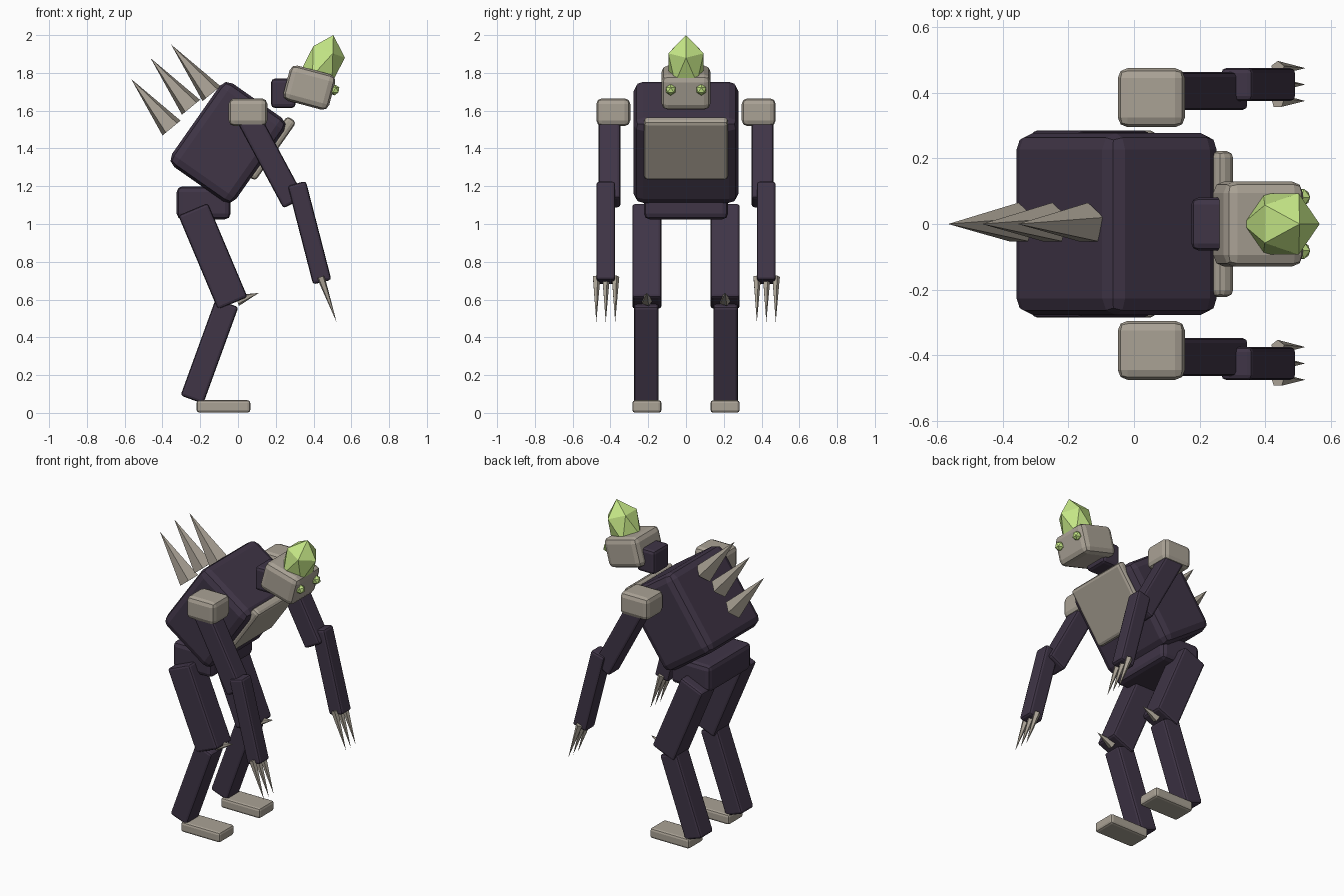
import bpy, bmesh
from math import atan2, hypot, radians
from mathutils import Matrix

if "Cube" in bpy.data.objects:
    bpy.data.objects.remove(bpy.data.objects["Cube"])


def material(name, color):
    m = bpy.data.materials.new(name)
    m.diffuse_color = (*color, 1)
    m.use_nodes = True
    m.node_tree.nodes["Principled BSDF"].inputs["Base Color"].default_value = m.diffuse_color
    return m


HIDE = material("dark_hide", (0.05, 0.035, 0.062))
BONE = material("bone", (0.40, 0.36, 0.30))
GLOW = material("green_crystal", (0.56, 0.80, 0.24))


def finish(name, bm, loc, tilt, mat, bevel=0.0):
    me = bpy.data.meshes.new(name)
    bm.to_mesh(me)
    bm.free()
    me.materials.append(mat)
    ob = bpy.data.objects.new(name, me)
    bpy.context.collection.objects.link(ob)
    ob.location = loc
    ob.rotation_euler = (0, tilt, 0)
    if bevel:
        b = ob.modifiers.new("Bevel", 'BEVEL')
        b.width = bevel
        b.segments = 2
    return ob


def box(name, loc, size, mat, tilt=0.0, bevel=0.02):
    bm = bmesh.new()
    bmesh.ops.create_cube(bm, size=1, matrix=Matrix.Diagonal((*size, 1)))
    return finish(name, bm, loc, tilt, mat, bevel)


def limb(name, a, b, y, wx, wy, mat=HIDE):
    # box running between two (x, z) points
    dx, dz = a[0] - b[0], a[1] - b[1]
    loc = ((a[0] + b[0]) / 2, y, (a[1] + b[1]) / 2)
    return box(name, loc, (wx, wy, hypot(dx, dz)), mat, atan2(dx, dz), 0.015)


def spike(name, base, tip, y, r):
    # five-sided cone from base to tip, both (x, z)
    dx, dz = tip[0] - base[0], tip[1] - base[1]
    bm = bmesh.new()
    bmesh.ops.create_cone(bm, cap_ends=True, segments=5, radius1=r, radius2=0,
                          depth=hypot(dx, dz))
    loc = ((base[0] + tip[0]) / 2, y, (base[1] + tip[1]) / 2)
    return finish(name, bm, loc, atan2(dx, dz), BONE)


def gem(name, loc, scale, tilt=0.0):
    bm = bmesh.new()
    bmesh.ops.create_icosphere(bm, subdivisions=1, radius=1,
                               matrix=Matrix.Diagonal((*scale, 1)))
    return finish(name, bm, loc, tilt, GLOW)


# body
box("torso", (-0.053, 0, 1.432), (0.415, 0.555, 0.54), HIDE, radians(35), 0.05)
box("chest_plate", (0.176, 0, 1.40), (0.06, 0.445, 0.38), BONE, radians(35), 0.02)
box("pelvis", (-0.182, 0, 1.112), (0.285, 0.445, 0.175), HIDE, 0, 0.03)

# head
box("neck", (0.24, 0, 1.692), (0.13, 0.16, 0.155), HIDE, 0, 0.02)
box("head", (0.378, 0, 1.722), (0.25, 0.26, 0.193), BONE, radians(15), 0.035)
gem("head_crystal", (0.448, 0, 1.844), (0.11, 0.11, 0.166), radians(20))

# back spikes
for i, (bx, bz) in enumerate([(-0.352, 1.508), (-0.249, 1.618), (-0.14, 1.69)]):
    spike(f"back_spike_{i + 1}", (bx, bz), (bx - 0.214, bz + 0.26), 0, 0.065)

# paired parts
for side, s in (("right", -1), ("left", 1)):
    gem(f"{side}_eye", (0.51, s * 0.081, 1.71), (0.03, 0.03, 0.03))
    # arm
    box(f"{side}_shoulder_pad", (0.053, s * 0.385, 1.592), (0.205, 0.18, 0.147),
        BONE, 0, 0.03)
    limb(f"{side}_upper_arm", (0.05, 1.57), (0.296, 1.112), s * 0.405, 0.125, 0.115)
    limb(f"{side}_forearm", (0.311, 1.215), (0.446, 0.692), s * 0.425, 0.1, 0.1)
    for j in (-1, 0, 1):
        spike(f"{side}_claw_{j + 2}", (0.438, 0.72), (0.522, 0.48),
              s * 0.425 + j * 0.05, 0.022)
    # leg
    limb(f"{side}_thigh", (-0.238, 1.078), (-0.028, 0.58), s * 0.207, 0.17, 0.155)
    spike(f"{side}_knee_spike", (-0.005, 0.595), (0.11, 0.635), s * 0.207, 0.032)
    limb(f"{side}_shin", (-0.058, 0.582), (-0.244, 0.07), s * 0.21, 0.128, 0.13)
    box(f"{side}_foot", (-0.077, s * 0.207, 0.034), (0.285, 0.155, 0.066),
        BONE, 0, 0.015)
